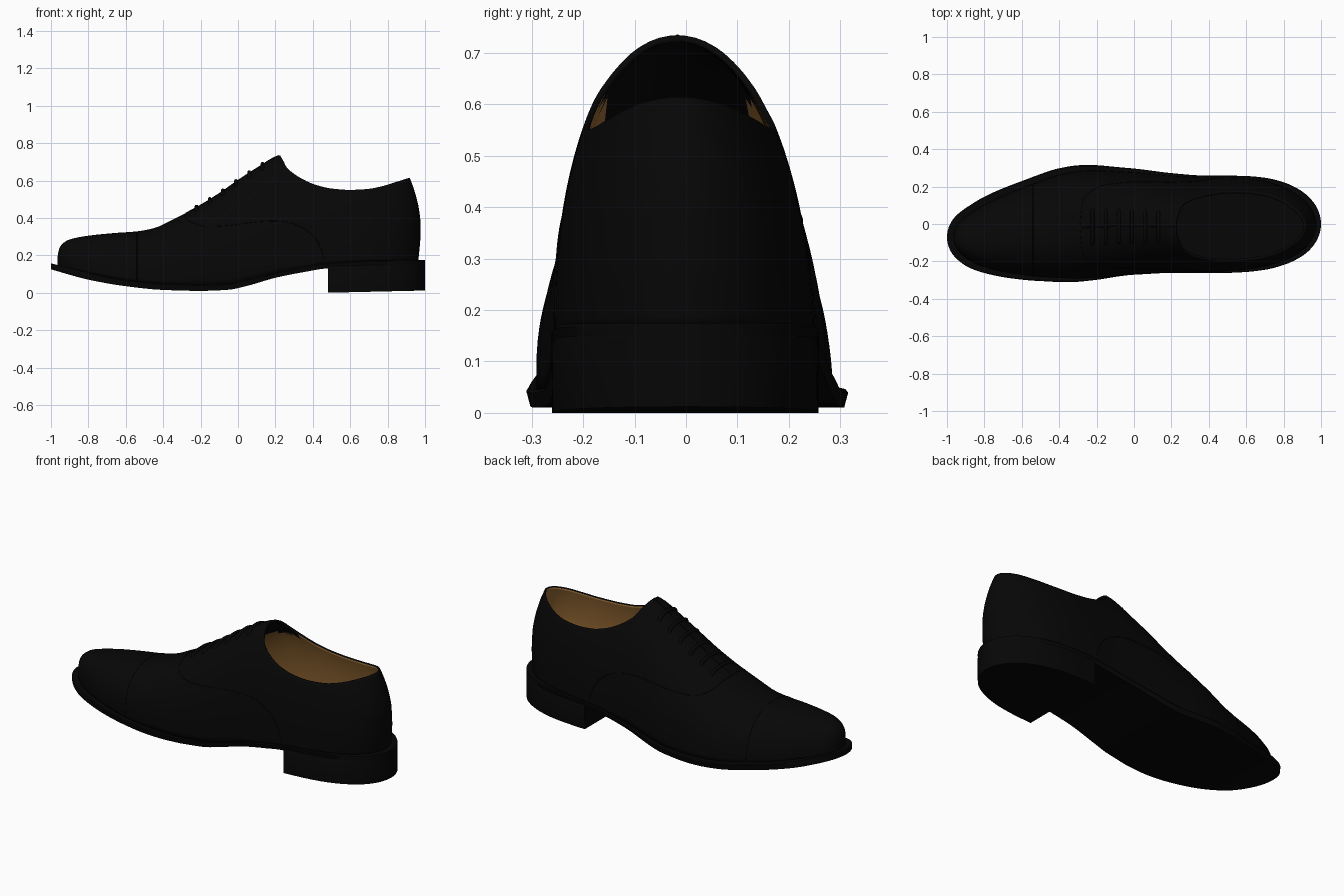
import bpy, bmesh, math
from mathutils import Vector

if "Cube" in bpy.data.objects:
    bpy.data.objects.remove(bpy.data.objects["Cube"])


def material(name, rgb):
    m = bpy.data.materials.new(name)
    m.diffuse_color = (*rgb, 1)
    m.use_nodes = True
    m.node_tree.nodes["Principled BSDF"].inputs["Base Color"].default_value = m.diffuse_color
    return m


LEATHER = material("black leather", (0.002, 0.002, 0.002))
SOLE = material("black sole", (0.0018, 0.0018, 0.0018))
LINING = material("tan lining", (0.32, 0.15, 0.036))


def curve(*pts):
    """Smooth, non-overshooting interpolation through (x, value) points."""
    xs, ys = zip(*pts)
    d = [(ys[i + 1] - ys[i]) / (xs[i + 1] - xs[i]) for i in range(len(xs) - 1)]
    m = [d[0]] + [2 * a * b / (a + b) if a * b > 0 else 0 for a, b in zip(d, d[1:])] + [d[-1]]

    def f(x):
        x = min(max(x, xs[0]), xs[-1])
        i = max(k for k in range(len(d)) if x >= xs[k])
        h = xs[i + 1] - xs[i]
        t = (x - xs[i]) / h
        return (ys[i] * (1 + 2 * t) * (1 - t) ** 2 + h * m[i] * t * (1 - t) ** 2
                + ys[i + 1] * t * t * (3 - 2 * t) + h * m[i + 1] * t * t * (t - 1))
    return f


# Plan outline: squared half width keeps the toe and heel ends round
half_sq = curve(*[(x, w * w) for x, w in (
    (-1, 0), (-.97, .092), (-.9, .154), (-.8, .204), (-.7, .2375), (-.6, .2635), (-.5, .286),
    (-.4, .304), (-.3, .3115), (-.2, .3065), (-.1, .294), (0, .2835), (.2, .267), (.35, .261),
    (.5, .26), (.6, .2565), (.7, .246), (.8, .221), (.9, .172), (.96, .115), (1, 0))])
centre = curve((-1, -.07), (-.9, -.069), (-.8, -.058), (-.6, -.034), (-.4, -.006), (-.2, .008),
               (0, .013), (.2, .005), (.4, -.002), (.8, .002), (1, 0))
# Side profiles
sole_top = curve((-1, .157), (-.8, .108), (-.6, .07), (-.4, .05), (-.2, .045), (-.05, .05),
                 (.05, .07), (.2, .108), (.35, .14), (.48, .16), (.7, .172), (1, .175))
sole_bottom = curve((-1, .125), (-.8, .07), (-.6, .035), (-.4, .015), (-.2, .01), (-.05, .016),
                    (.05, .037), (.2, .08), (.35, .11), (.48, .13), (1, .14))
crown = curve((-.965, .19), (-.96, .222), (-.95, .247), (-.93, .269), (-.9, .285), (-.8, .305),
              (-.65, .32), (-.55, .327), (-.45, .345), (-.35, .39), (-.2, .468), (-.1, .53),
              (0, .6), (.1, .665), (.225, .735), (.35, .755), (1, .755))
topline = curve((.225, .735), (.245, .7), (.26, .67), (.3, .635), (.35, .605), (.4, .582),
                (.5, .557), (.6, .55), (.7, .554), (.8, .57), (.9, .595), (.975, .615))
boxiness = curve((-1, 2.4), (-.5, 2.35), (-.1, 2.2), (.1, 2.08), (.225, 2), (1, 2))
upper_scale = curve((-1, .84), (-.6, .9), (-.3, .92), (.1, .97), (.4, .97), (.7, .945), (1, .91))
upper_shift = curve((-1, 0), (-.6, -.003), (-.3, -.006), (0, -.01), (.3, -.003), (.5, 0), (1, 0))
heel_lean = curve((.16, -.012), (.2, -.008), (.3, 0), (.38, 0), (.45, -.008), (.55, -.033), (.615, -.057))

TOE, BACK, THROAT = -.965, .975, .225


def surface(x, phi, side, lift=0):
    """Point on the upper: phi runs from the welt (0) to the crown (pi/2)."""
    u = -1 + 2 * (x - TOE) / (BACK - TOE)
    w = math.sqrt(max(half_sq(u), 0)) * upper_scale(u)
    b, h, e = sole_top(x) - .006, crown(x), 2 / boxiness(x)
    t = math.sin(phi) ** e
    z = b + (h - b) * t
    y = centre(u) + upper_shift(u) - .016 * t + side * (w + lift) * max(math.cos(phi), 0) ** e
    k = min(max((x - .5) / .47, 0), 1)
    return Vector((x + heel_lean(z) * k * k * (3 - 2 * k), y, z + lift * t))


def phi_max(x):
    if x <= THROAT:
        return math.pi / 2
    b = sole_top(x) - .006
    return math.asin(min(1, (topline(x) - b) / (crown(x) - b)) ** (boxiness(x) / 2))


def stations(x0, x1, n):
    return [(x0 + x1) / 2 - (x1 - x0) / 2 * math.cos(math.pi * i / n) for i in range(n + 1)]


def finish(bm, name, mats, angle=40):
    bmesh.ops.remove_doubles(bm, verts=bm.verts, dist=1e-4)
    me = bpy.data.meshes.new(name)
    bm.to_mesh(me)
    bm.free()
    for m in mats:
        me.materials.append(m)
    me.shade_smooth()
    me.set_sharp_from_angle(angle=math.radians(angle))
    ob = bpy.data.objects.new(name, me)
    bpy.context.collection.objects.link(ob)
    return ob


# Upper: two half shells joined along the crown, open behind the throat
bm = bmesh.new()
xs = sorted(stations(TOE, BACK, 90) + [THROAT, .228, .232, .238, .245, .253, .262, .272])
N = 28
for side in (-1, 1):
    grid = [[bm.verts.new(surface(x, phi_max(x) * j / N, side)) for j in range(N + 1)] for x in xs]
    for i in range(len(xs) - 1):
        for j in range(N):
            q = [grid[i][j], grid[i + 1][j], grid[i + 1][j + 1], grid[i][j + 1]]
            f = bm.faces.new(q if side < 0 else q[::-1])
            # Only the tongue, high under the lacing, is black inside
            tongue = xs[i] < .285 and abs(q[0].co.y + .015) < .155 and q[0].co.z > .3
            f.material_index = 2 if tongue else 0
upper = finish(bm, "upper", [LEATHER, LINING, LEATHER, LEATHER])
shell = upper.modifiers.new("thickness", "SOLIDIFY")
shell.thickness = .012
shell.offset = -1
shell.material_offset = 1


def slab(name, xs, top, bottom, taper, mat):
    """Loft of flat sections following the plan outline."""
    bm = bmesh.new()
    rings = []
    for x in xs:
        w, c = math.sqrt(max(half_sq(x), 0)), centre(x)
        a, b = top(x), bottom(x)
        rings.append([bm.verts.new((x, c + s * w * k, z)) for s, k, z in (
            (-1, .985, a), (-1, 1, a - .006), (-1, taper, b), (1, taper, b), (1, 1, a - .006), (1, .985, a))])
    for r, s in zip(rings, rings[1:]):
        for k in range(6):
            bm.faces.new((r[k], r[k - 1], s[k - 1], s[k]))
    bm.faces.new(rings[0])
    bm.faces.new(rings[-1][::-1])
    bmesh.ops.remove_doubles(bm, verts=bm.verts, dist=1e-4)
    bmesh.ops.recalc_face_normals(bm, faces=bm.faces)
    return finish(bm, name, [mat], 35)


# Welted sole and stacked heel
slab("sole", stations(-1, 1, 90), sole_top, sole_bottom, .975, SOLE)
heel_xs = [.48 + .52 * math.sin(math.pi / 2 * i / 40) for i in range(41)]
slab("heel", heel_xs, lambda x: sole_bottom(x) + .012, lambda x: .012 * (x - .48) / .52, .995, SOLE)


def tube(name, pts, radius):
    cu = bpy.data.curves.new(name, "CURVE")
    cu.dimensions = "3D"
    cu.bevel_depth = radius
    cu.bevel_resolution = 2
    cu.use_fill_caps = True
    sp = cu.splines.new("POLY")
    sp.points.add(len(pts) - 1)
    for p, co in zip(sp.points, pts):
        p.co = (*co, 1)
    cu.materials.append(LEATHER)
    ob = bpy.data.objects.new(name, cu)
    bpy.context.collection.objects.link(ob)
    bpy.ops.object.select_all(action="DESELECT")
    ob.select_set(True)
    bpy.context.view_layer.objects.active = ob
    bpy.ops.object.convert(target="MESH")
    ob.data.shade_smooth()


def across(x, phi0, lift, n=12):
    """Path over the crown from one side to the other at a given x."""
    out = []
    for i in range(-n, n + 1):
        phi = math.pi / 2 - abs(i) / n * (math.pi / 2 - phi0)
        out.append(surface(x, phi, -1 if i < 0 else 1, lift))
    return out


# Laces
for i in range(6):
    x = -.222 + .0705 * i
    path = across(x, math.radians(74), .005)
    path[0].z -= .012
    path[-1].z -= .012
    tube("lace_%d" % (i + 1), path, .01)

# Seams: toe cap, lacing slit and the curved quarter seam
tube("toe_cap_seam", across(-.54, 0, 0, 20), .0015)
tube("lacing_seam", [surface(-.28 + .5 * i / 20, math.pi / 2, 1) for i in range(21)], .003)
seam_x = curve((0, -.29), (1, -.275), (2, -.2), (3, -.06), (4, .13), (5, .3), (6, .42), (7, .46))
seam_phi = curve((0, 90), (1, 65), (2, 46), (3, 36), (4, 29), (5, 23), (6, 13), (7, 3))
path = []
for i in range(-42, 43):
    k = abs(i) / 6
    path.append(surface(seam_x(k), math.radians(seam_phi(k)), -1 if i < 0 else 1))
tube("quarter_seam", path, .002)
